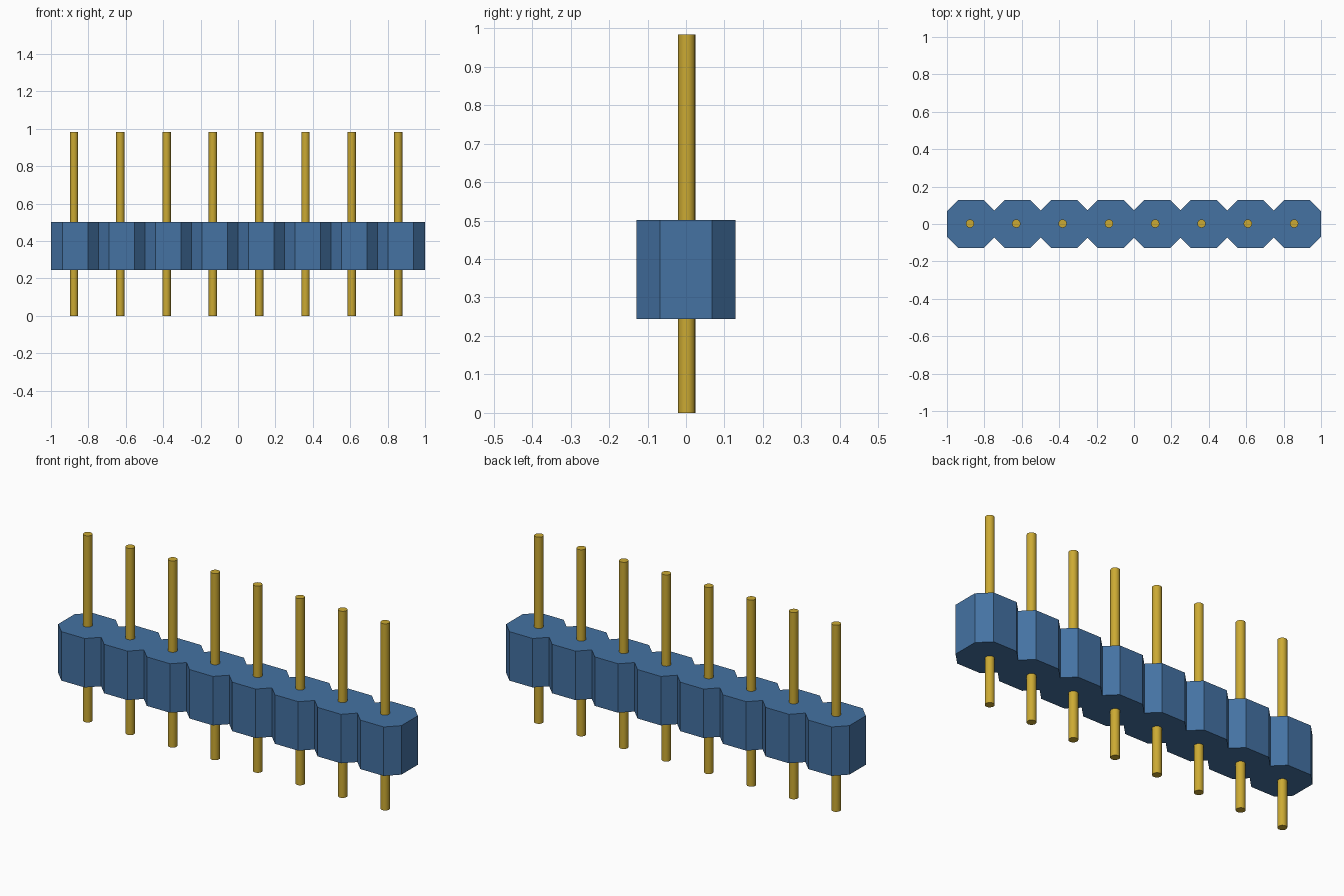
import bpy
import bmesh

cube = bpy.data.objects.get("Cube")
if cube:
    bpy.data.objects.remove(cube, do_unlink=True)

COUNT = 8
HALF = 0.129          # half width of one octagonal cell
FLAT = 0.068          # half length of a cell's straight side
PITCH = 2 * (1 - HALF) / (COUNT - 1)
BASE, TOP = 0.244, 0.502
PIN_HEIGHT, PIN_RADIUS = 0.983, 0.0225


def make_material(name, color):
    mat = bpy.data.materials.new(name)
    mat.use_nodes = True
    mat.diffuse_color = color
    bsdf = next(n for n in mat.node_tree.nodes if n.type == 'BSDF_PRINCIPLED')
    bsdf.inputs["Base Color"].default_value = color
    return mat


blue = make_material("blue plastic", (0.058, 0.168, 0.365, 1))
gold = make_material("gold metal", (0.60, 0.40, 0.033, 1))

# Housing: a row of merged octagonal cells, extruded from one outline
notch = HALF + FLAT - PITCH / 2
front = [(-1, -FLAT)]
for i in range(COUNT):
    x = -1 + HALF + i * PITCH
    front += [(x - FLAT, -HALF), (x + FLAT, -HALF)]
    if i < COUNT - 1:
        front.append((x + PITCH / 2, -notch))
front.append((1, -FLAT))
outline = front + [(x, -y) for x, y in reversed(front)]

bm = bmesh.new()
bottom = bm.faces.new([bm.verts.new((x, y, BASE)) for x, y in outline])
extruded = bmesh.ops.extrude_face_region(bm, geom=[bottom], use_keep_orig=True)
top_verts = [g for g in extruded["geom"] if isinstance(g, bmesh.types.BMVert)]
bmesh.ops.translate(bm, verts=top_verts, vec=(0, 0, TOP - BASE))
bmesh.ops.recalc_face_normals(bm, faces=bm.faces)
mesh = bpy.data.meshes.new("housing")
bm.to_mesh(mesh)
bm.free()
housing = bpy.data.objects.new("housing", mesh)
bpy.context.collection.objects.link(housing)
mesh.materials.append(blue)

# Pins: one round rod through each cell
for i in range(COUNT):
    x = -0.877 + i * 0.2476
    bpy.ops.mesh.primitive_cylinder_add(
        vertices=16, radius=PIN_RADIUS, depth=PIN_HEIGHT,
        location=(x, 0.002, PIN_HEIGHT / 2))
    pin = bpy.context.object
    pin.name = f"pin_{i + 1}"
    pin.data.materials.append(gold)
    bpy.ops.object.shade_smooth_by_angle()
